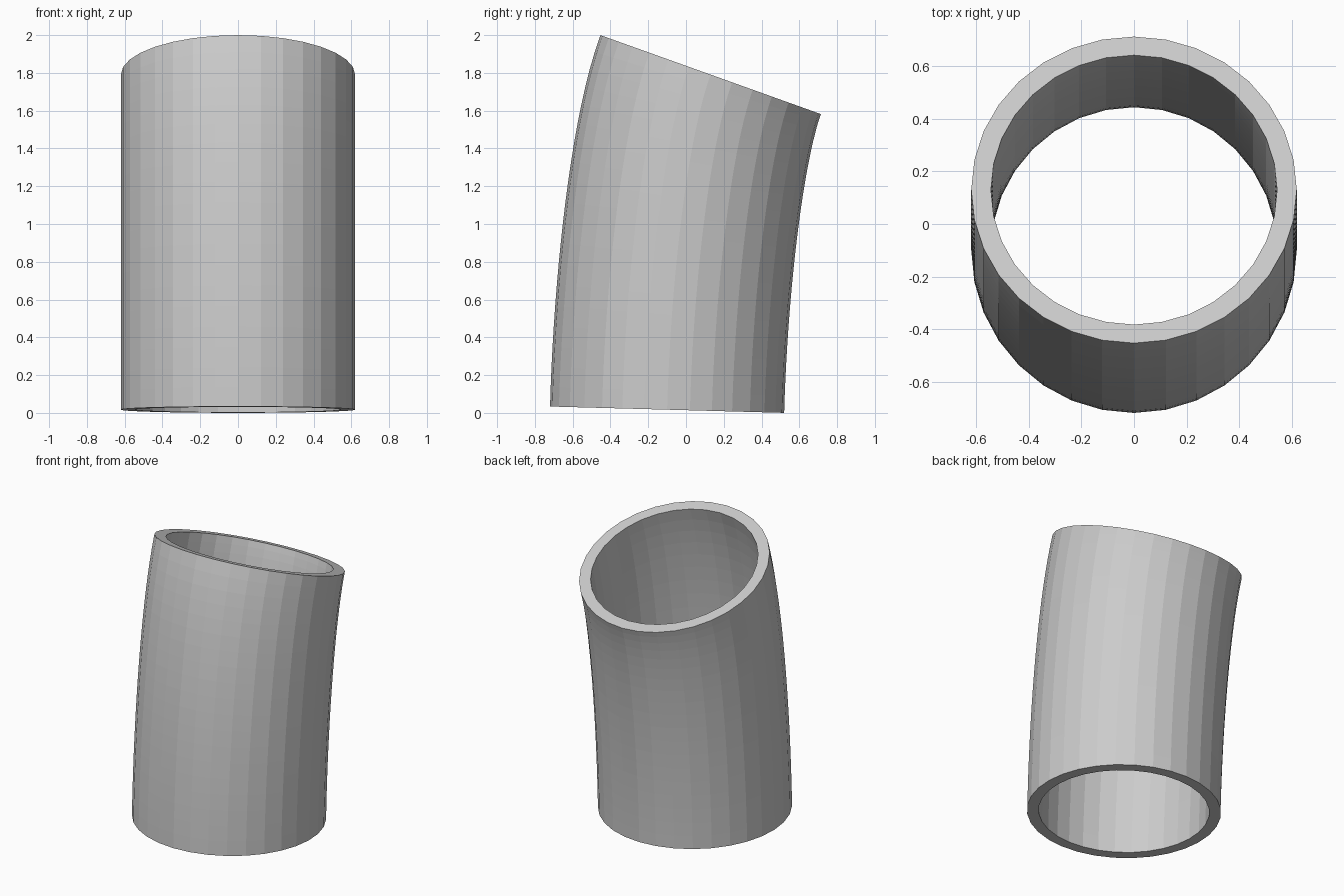
import bpy
import bmesh
from math import sin, cos, pi, radians
from mathutils import Vector
from mathutils.geometry import interpolate_bezier

cube = bpy.data.objects.get("Cube")
if cube:
    bpy.data.objects.remove(cube, do_unlink=True)

SIDES, RINGS = 32, 20
OUTER, INNER = 0.62, 0.545


def lean(angle):
    """Direction tilted from vertical towards the back."""
    return Vector((0, sin(radians(angle)), cos(radians(angle))))


# Centre line of the pipe, bending more towards the top
start, end = Vector((0, -0.10, 0.017)), Vector((0, 0.13, 1.791))
start_dir, end_dir = lean(1.55), lean(19.7)
path = interpolate_bezier(start, start + start_dir * 0.6,
                          end - end_dir * 0.4, end, RINGS)

bm = bmesh.new()


def ring(centre, tangent, radius):
    across = Vector((1, 0, 0))
    depth = tangent.cross(across)
    return [bm.verts.new(centre + radius * (across * cos(a) + depth * sin(a)))
            for a in (2 * pi * i / SIDES for i in range(SIDES))]


# Cross-sections square to the centre line
outer, inner = [], []
for i, point in enumerate(path):
    if i == 0:
        tangent = start_dir
    elif i == RINGS - 1:
        tangent = end_dir
    else:
        tangent = (path[i + 1] - path[i - 1]).normalized()
    outer.append(ring(point, tangent, OUTER))
    inner.append(ring(point, tangent, INNER))

# Outer wall, top rim, inner wall and bottom rim form one closed loop
loops = outer + inner[::-1]
for k, low in enumerate(loops):
    high = loops[(k + 1) % len(loops)]
    for i in range(SIDES):
        j = (i + 1) % SIDES
        bm.faces.new((low[i], low[j], high[j], high[i]))
bmesh.ops.recalc_face_normals(bm, faces=bm.faces)

mesh = bpy.data.meshes.new("bent_pipe")
bm.to_mesh(mesh)
bm.free()
pipe = bpy.data.objects.new("bent_pipe", mesh)
bpy.context.collection.objects.link(pipe)
